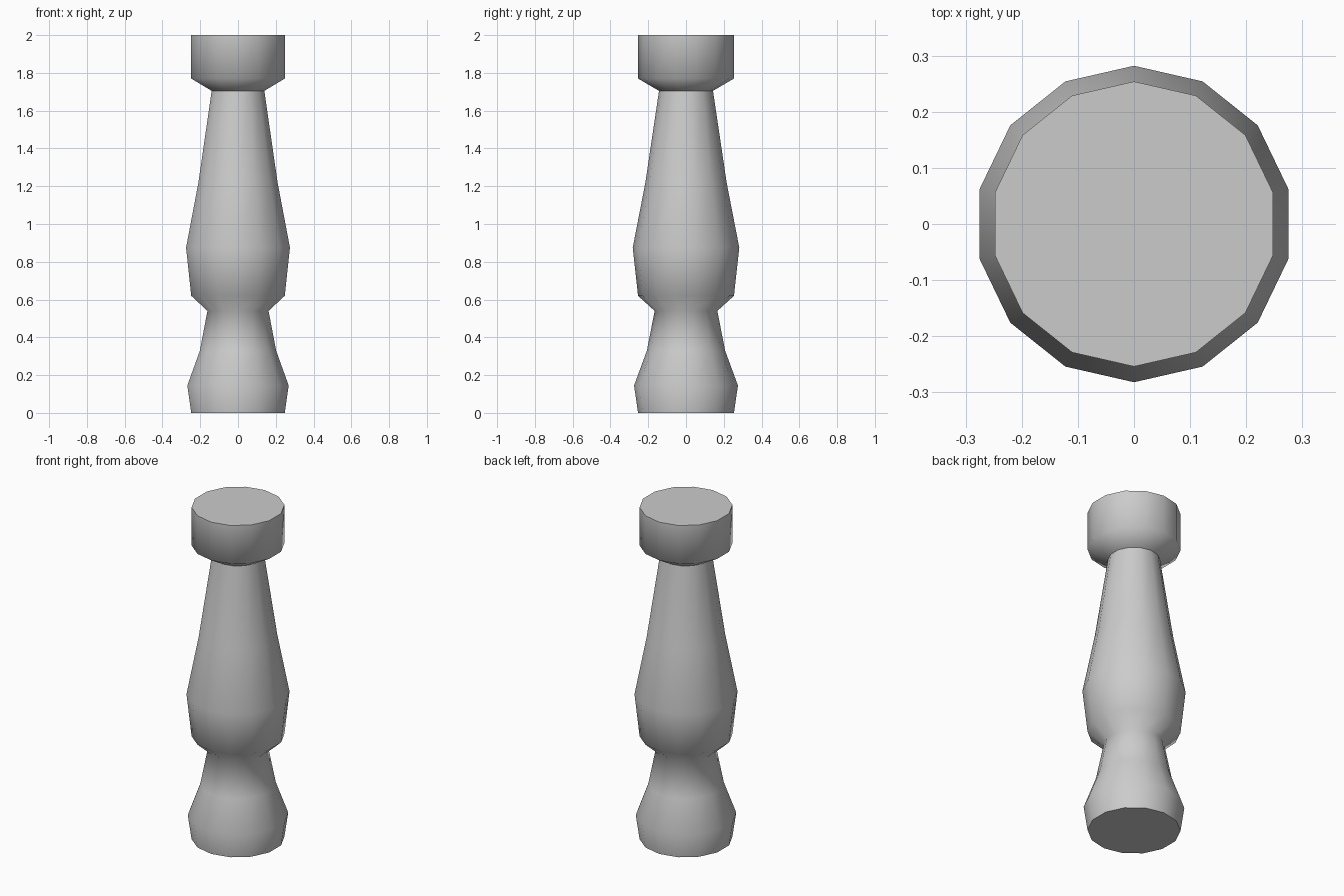
import bpy, bmesh, math

if "Cube" in bpy.data.objects:
    bpy.data.objects.remove(bpy.data.objects["Cube"])

SIDES = 14
# (radius, height) of the turned profile, bottom to top
PROFILE = [(0.254, 0.0), (0.275, 0.145), (0.207, 0.33), (0.166, 0.54),
           (0.254, 0.62), (0.282, 0.875), (0.215, 1.22), (0.143, 1.705),
           (0.254, 1.77), (0.254, 2.0)]


def turned(name, profile):
    bm = bmesh.new()
    rings = []
    for r, z in profile:
        angles = [math.pi / 2 + 2 * math.pi * i / SIDES for i in range(SIDES)]
        rings.append([bm.verts.new((r * math.cos(a), r * math.sin(a), z)) for a in angles])
    # Side walls
    for lower, upper in zip(rings, rings[1:]):
        for i in range(SIDES):
            j = (i + 1) % SIDES
            bm.faces.new((lower[i], lower[j], upper[j], upper[i]))
    # Flat end caps
    bm.faces.new(rings[0][::-1])
    bm.faces.new(rings[-1])
    mesh = bpy.data.meshes.new(name)
    bm.to_mesh(mesh)
    bm.free()
    obj = bpy.data.objects.new(name, mesh)
    bpy.context.collection.objects.link(obj)
    return obj


# Turned post, smooth around the body with sharp cap edges
post = turned("baluster", PROFILE)
bpy.context.view_layer.objects.active = post
post.select_set(True)
bpy.ops.object.shade_smooth_by_angle(angle=math.radians(65))
